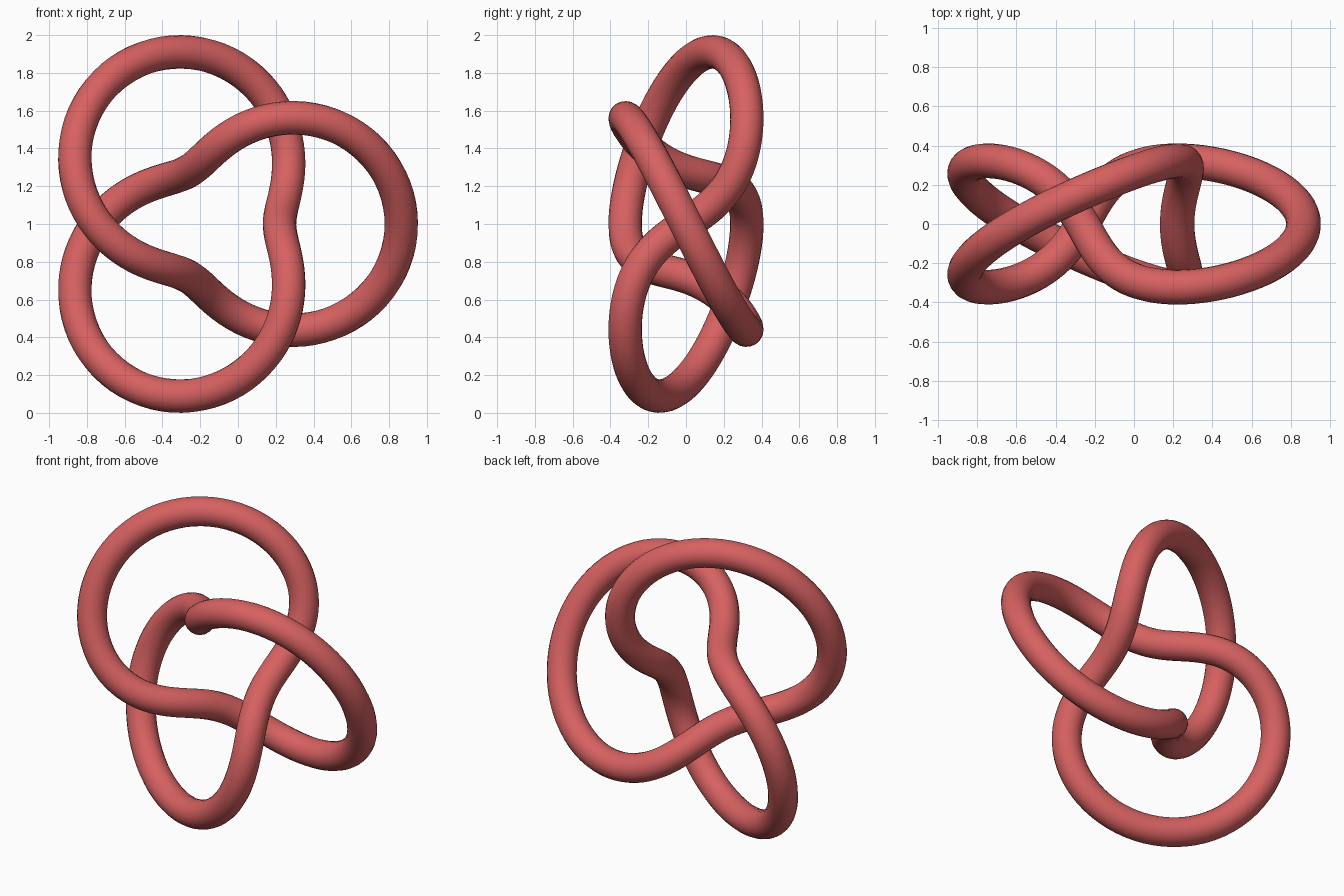
import bpy
from math import sin, cos, pi

cube = bpy.data.objects.get("Cube")
if cube:
    bpy.data.objects.remove(cube, do_unlink=True)

SCALE = 0.3222      # minor radius of the torus the knot winds around
TUBE = 0.0886       # radius of the tube
SHIFT = -0.102      # centres the width
STEPS = 240

# Centre line: a three-lobed torus knot
curve = bpy.data.curves.new("trefoil_path", "CURVE")
curve.dimensions = "3D"
curve.twist_mode = "MINIMUM"
curve.bevel_depth = TUBE
curve.bevel_resolution = 8
spline = curve.splines.new("POLY")
spline.points.add(STEPS - 1)
for i, point in enumerate(spline.points):
    t = 2 * pi * i / STEPS
    r = SCALE * (2 + cos(3 * t))
    point.co = (r * cos(2 * t) + SHIFT, -SCALE * sin(3 * t), 1 + r * sin(2 * t), 1)
spline.use_cyclic_u = True

# Tube, turned into a smooth mesh
knot = bpy.data.objects.new("trefoil_knot", curve)
bpy.context.collection.objects.link(knot)
bpy.ops.object.select_all(action="DESELECT")
knot.select_set(True)
bpy.context.view_layer.objects.active = knot
bpy.ops.object.convert(target="MESH")
knot = bpy.context.view_layer.objects.active
bpy.ops.object.shade_smooth()

# Colour
red = bpy.data.materials.new("coral_red")
red.use_nodes = True
colour = (0.68, 0.12, 0.12, 1)
red.diffuse_color = colour
red.node_tree.nodes["Principled BSDF"].inputs["Base Color"].default_value = colour
knot.data.materials.clear()
knot.data.materials.append(red)
